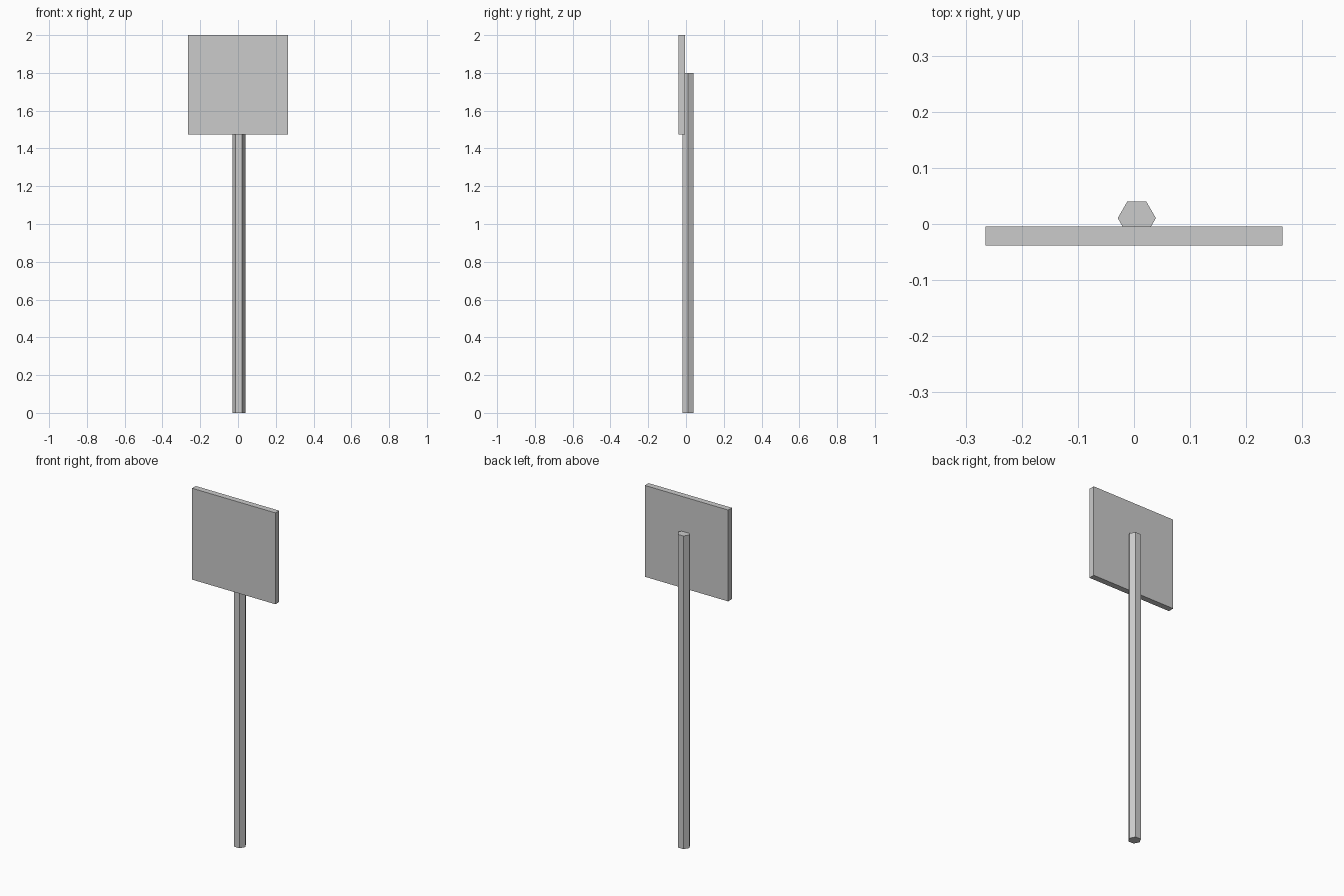
import bpy
from math import pi

if "Cube" in bpy.data.objects:
    bpy.data.objects.remove(bpy.data.objects["Cube"])

# post: six-sided, corners pointing along x
bpy.ops.mesh.primitive_cylinder_add(vertices=6, radius=0.034, depth=1.8,
                                    location=(0.005, 0.0105, 0.9),
                                    rotation=(0, 0, pi / 2))
post = bpy.context.object
post.name = "post"

# sign board: flat slab set into the front of the post
bpy.ops.mesh.primitive_cube_add(size=1, location=(0, -0.0215, 1.7375))
board = bpy.context.object
board.name = "sign_board"
board.scale = (0.53, 0.034, 0.525)
bpy.ops.object.transform_apply(location=False, rotation=False, scale=True)
